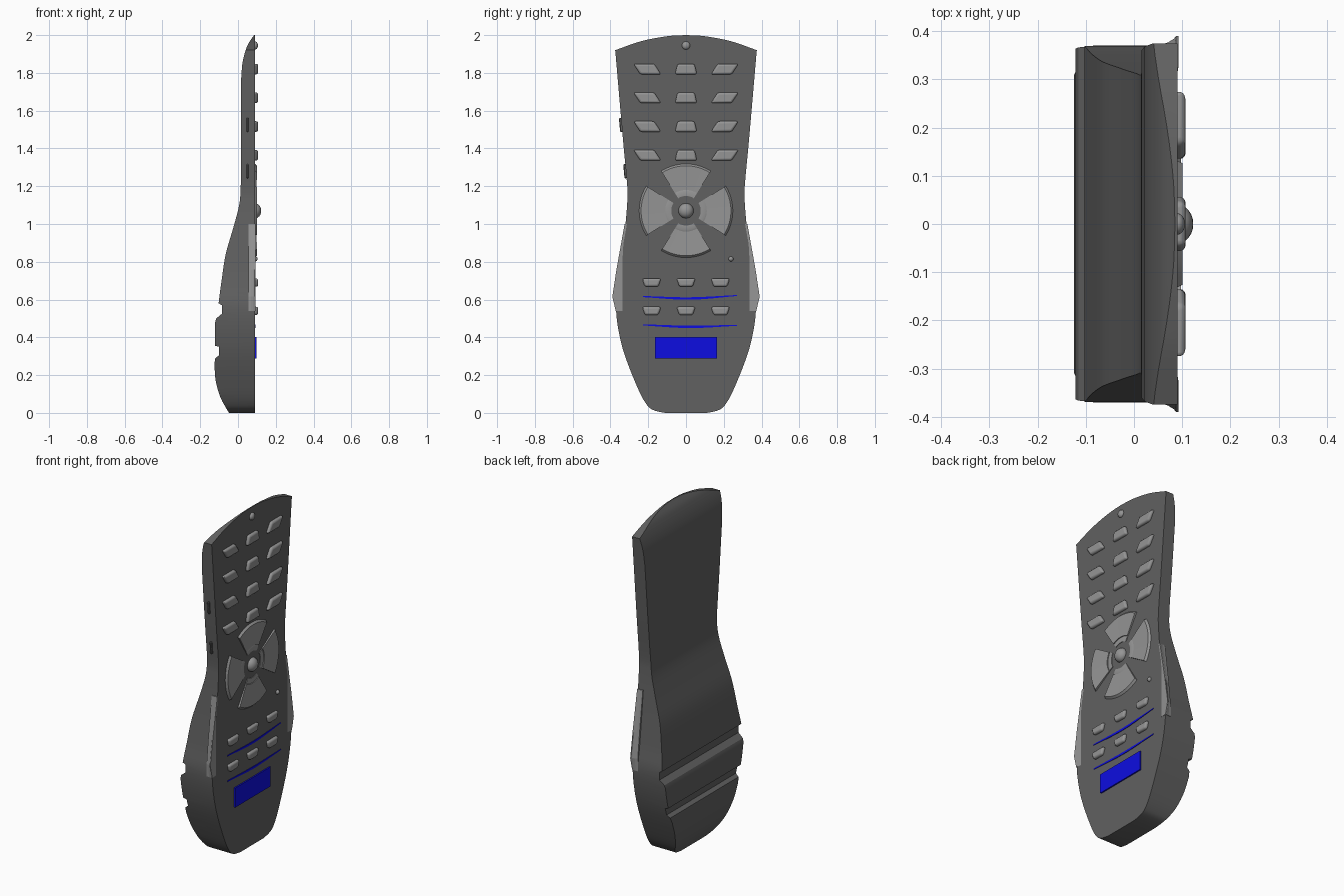
import bpy, bmesh, math
from mathutils import Vector

cube = bpy.data.objects.get("Cube")
if cube:
    bpy.data.objects.remove(cube, do_unlink=True)

FACE = 0.09  # x of the flat key face


def material(name, rgb):
    m = bpy.data.materials.new(name)
    m.use_nodes = True
    m.diffuse_color = (*rgb, 1)
    m.node_tree.nodes["Principled BSDF"].inputs["Base Color"].default_value = (*rgb, 1)
    return m


DARK = material("dark grey", (0.12, 0.12, 0.12))
LIGHT = material("light grey", (0.3, 0.3, 0.3))
BLUE = material("blue", (0.004, 0.004, 0.75))


def smooth(ob, angle=35):
    bpy.ops.object.select_all(action='DESELECT')
    ob.select_set(True)
    bpy.context.view_layer.objects.active = ob
    bpy.ops.object.shade_smooth_by_angle(angle=math.radians(angle))


def loft(name, rings, mat):
    """Join matching closed rings of 3D points and cap both ends."""
    bm = bmesh.new()
    rows = [[bm.verts.new(p) for p in r] for r in rings]
    n = len(rows[0])
    for a, b in zip(rows, rows[1:]):
        for i in range(n):
            j = (i + 1) % n
            bm.faces.new((a[i], a[j], b[j], b[i]))
    bm.faces.new(rows[0][::-1])
    bm.faces.new(rows[-1])
    bmesh.ops.recalc_face_normals(bm, faces=bm.faces)
    me = bpy.data.meshes.new(name)
    bm.to_mesh(me)
    bm.free()
    me.materials.append(mat)
    ob = bpy.data.objects.new(name, me)
    bpy.context.collection.objects.link(ob)
    return ob


def plate(name, pts, top, mat, base=FACE - 0.01):
    """Extrude a (y, z) outline along x."""
    return loft(name, [[(x, y, z) for y, z in pts] for x in (base, top)], mat)


def curve(pts, steps=5):
    """Smooth open curve through the points."""
    p = [Vector(q) for q in pts]
    p = [2 * p[0] - p[1]] + p + [2 * p[-1] - p[-2]]
    out = []
    for a, b, c, d in zip(p, p[1:], p[2:], p[3:]):
        for k in range(steps):
            t = k / steps
            out.append(0.5 * (2 * b + (c - a) * t + (2 * a - 5 * b + 4 * c - d) * t * t
                              + (3 * b - a - 3 * c + d) * t ** 3))
    return [tuple(v) for v in out] + [tuple(p[-2])]


# Body: side profile cut to the face outline
back = curve([(0.085, 2.0), (0.05, 1.945), (0.025, 1.86), (0.016, 1.76)])
back += curve([(0.016, 1.24), (0.008, 1.11), (-0.025, 0.98), (-0.065, 0.84),
               (-0.087, 0.7), (-0.103, 0.58)])
back += [(-0.085, 0.57), (-0.085, 0.525), (-0.115, 0.5), (-0.121, 0.48), (-0.121, 0.355),
         (-0.1, 0.35), (-0.1, 0.305), (-0.12, 0.29)]
back += curve([(-0.125, 0.26), (-0.118, 0.17), (-0.092, 0.08), (-0.048, 0)])
profile = [(FACE, 2.0)] + back + [(FACE, 0)]
body = loft("body", [[(x, y, z) for x, z in profile] for y in (-0.5, 0.5)], DARK)

half = curve([(0, 2.0), (0.1, 1.994), (0.24, 1.967), (0.375, 1.92)], 4)
half += curve([(0.372, 1.89), (0.334, 1.45), (0.311, 1.2), (0.312, 1.1), (0.325, 0.95),
               (0.352, 0.7), (0.37, 0.54), (0.335, 0.34), (0.255, 0.13),
               (0.205, 0.04), (0.165, 0.012), (0.11, 0)], 4)
outline = half + [(-y, z) for y, z in half[:0:-1]]
cutter = plate("outline_cutter", outline, 0.3, DARK, -0.3)
mod = body.modifiers.new("outline", 'BOOLEAN')
mod.operation, mod.solver, mod.object = 'INTERSECT', 'EXACT', cutter
bpy.context.view_layer.update()
shaped = bpy.data.meshes.new_from_object(body.evaluated_get(bpy.context.evaluated_depsgraph_get()))
body.modifiers.clear()
body.data = shaped
bpy.data.objects.remove(cutter, do_unlink=True)
smooth(body, 30)

# Side grips, flaring towards the key face
inner = [(0.3, 0.54), (0.3, 1.0)]
for side, label in ((1, "left"), (-1, "right")):
    rings = []
    for x, flare in ((0.055, 0.0), (0.07, 0.25), (0.083, 0.7), (0.087, 1), (0.093, 1)):
        pts = inner + [(0.325, 1.0), (0.356 + 0.012 * flare, 0.76),
                       (0.372 + 0.018 * flare, 0.615), (0.372, 0.54)]
        rings.append([(x, side * y, z) for y, z in pts])
    # Sink the inner edge below the face so only the outer rim shows
    rings[-1] = [(FACE - 0.002 if abs(y) < 0.31 else FACE + 0.002, y, z)
                 for x, y, z in rings[-1]]
    loft(label + "_grip", rings, LIGHT)


def key(name, y, z, h, top, bottom):
    """Bevelled key; top and bottom are its y limits at each edge."""
    pts = [(y + top[0], z + h), (y + top[1], z + h), (y + bottom[1], z - h), (y + bottom[0], z - h)]
    ob = plate(name, pts, FACE + 0.017, LIGHT)
    bev = ob.modifiers.new("bevel", 'BEVEL')
    bev.width, bev.segments = 0.011, 3
    smooth(ob, 40)


# Number keys: slanted outer columns, tapered middle column
for r in range(4):
    z = 1.82 - 0.152 * r
    for c, label in ((-1, "right"), (0, "middle"), (1, "left")):
        shift = 0.018 * c
        grow = 0.01 if c == 0 else 0
        key(f"number_key_{label}_{r + 1}", 0.205 * c, z, 0.028,
            (shift - 0.055 + grow, shift + 0.055 - grow),
            (-shift - 0.055 - grow / 3, -shift + 0.055 + grow / 3))

# Lower keys
for r in range(2):
    for c, label in ((-1, "right"), (0, "middle"), (1, "left")):
        key(f"lower_key_{label}_{r + 1}", 0.182 * c, 0.69 - 0.15 * r, 0.022,
            (-0.05, 0.05), (-0.036, 0.036))

# Direction pad: four sectors, each with a lower inner step
PAD = 1.07


def sector(name, mid, r0, r1, top0, top1, spread=32, n=10):
    rings = []
    for k in range(n + 1):
        a = math.radians(mid - spread + 2 * spread * k / n)
        rings.append([(x, r * math.cos(a), PAD + r * math.sin(a))
                      for x, r in ((FACE - 0.01, r0), (top0, r0), (top1, r1 - 0.01),
                                   (FACE, r1), (FACE - 0.01, r1))])
    smooth(loft(name, rings, LIGHT))


for i, label in enumerate(("left", "up", "right", "down")):
    sector("pad_" + label, 90 * i, 0.11, 0.248, FACE + 0.006, FACE + 0.011)
    sector("pad_step_" + label, 90 * i, 0.078, 0.112, FACE + 0.003, FACE + 0.004)


def dome(name, y, z, radius, height):
    bpy.ops.mesh.primitive_uv_sphere_add(segments=24, ring_count=12, radius=1,
                                         location=(FACE, y, z))
    ob = bpy.context.object
    ob.name = name
    ob.scale = (height, radius, radius)
    ob.data.materials.append(LIGHT)
    smooth(ob)


dome("pad_button", 0, PAD, 0.04, 0.033)
dome("power_button", 0, 1.945, 0.022, 0.016)
dome("indicator", 0.238, 0.815, 0.013, 0.014)

# Small buttons on the right edge
for i, (y, z) in enumerate(((-0.338, 1.525), (-0.315, 1.28))):
    bpy.ops.mesh.primitive_cube_add(size=1, location=(0.05, y, z))
    ob = bpy.context.object
    ob.name = f"side_button_{i + 1}"
    ob.scale = (0.012, 0.028, 0.075)
    bpy.ops.object.transform_apply(location=False, rotation=False)
    ob.rotation_euler.x = 0.09
    ob.data.materials.append(DARK)
    ob.modifiers.new("bevel", 'BEVEL').width = 0.004

# Blue panel and two sagging stripes
plate("blue_panel", [(-0.165, 0.288), (0.165, 0.288), (0.165, 0.403), (-0.165, 0.403)],
      FACE + 0.008, BLUE, FACE - 0.001)
for i, (z, rise) in enumerate(((0.612, 0.008), (0.462, 0.0))):
    upper = curve([(-0.228, z + 0.007), (0.02, z), (0.27, z + rise + 0.004)])
    lower = curve([(-0.228, z + 0.001), (0.02, z - 0.013), (0.27, z + rise - 0.001)])
    plate(f"blue_stripe_{i + 1}", upper + lower[::-1], FACE + 0.003, BLUE, FACE - 0.001)
